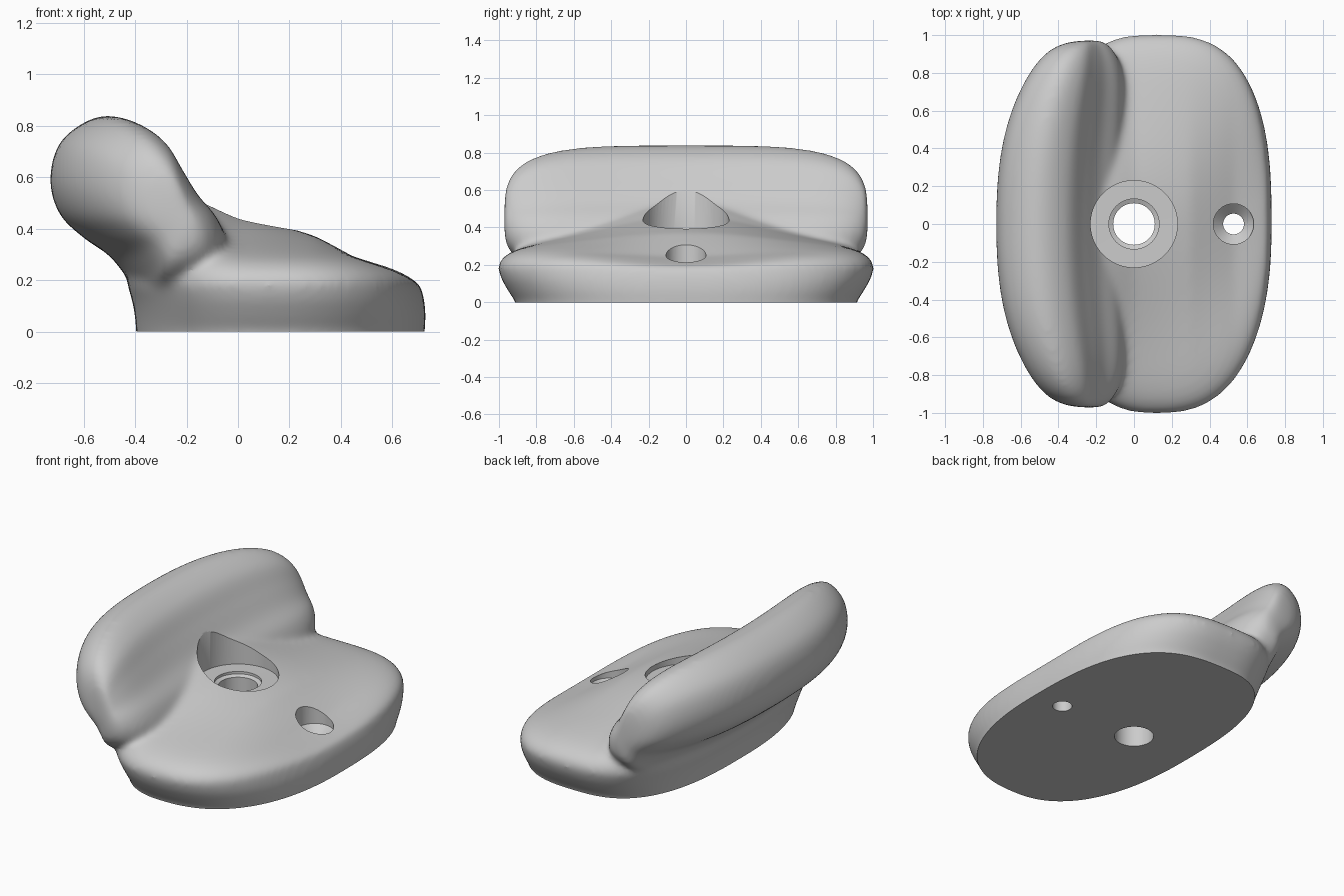
import bpy, bmesh
from math import sin, cos, pi, exp
from mathutils import Vector

if "Cube" in bpy.data.objects:
    bpy.data.objects.remove(bpy.data.objects["Cube"])


def loft(bm, rings):
    """Skin a stack of closed rings and cap both ends."""
    vs = [[bm.verts.new(p) for p in r] for r in rings]
    n = len(vs[0])
    for a, b in zip(vs, vs[1:]):
        for i in range(n):
            j = (i + 1) % n
            bm.faces.new((a[i], a[j], b[j], b[i]))
    bm.faces.new(vs[0][::-1])
    bm.faces.new(vs[-1])


def make_object(name, bm):
    bmesh.ops.recalc_face_normals(bm, faces=bm.faces)
    me = bpy.data.meshes.new(name)
    bm.to_mesh(me)
    bm.free()
    ob = bpy.data.objects.new(name, me)
    bpy.context.collection.objects.link(ob)
    return ob


def smooth_loop(pts, steps=6):
    """Closed Catmull-Rom curve through 2D points."""
    P = [Vector(p) for p in pts]
    n, out = len(P), []
    for i in range(n):
        a, b, c, d = (P[(i + k) % n] for k in (-1, 0, 1, 2))
        for s in range(steps):
            t = s / steps
            out.append(0.5 * (2 * b + (c - a) * t + (2 * a - 5 * b + 4 * c - d) * t * t
                              + (3 * b - a - 3 * c + d) * t ** 3))
    return out


def lathe(name, x, profile):
    """Upright round cutter from (radius, z) pairs."""
    bm = bmesh.new()
    loft(bm, [[(x + r * cos(2 * pi * i / 64), r * sin(2 * pi * i / 64), z)
               for i in range(64)] for r, z in profile])
    ob = make_object(name, bm)
    ob.hide_render = True
    return ob


def base_ring(r, left, right, ysize, power, z):
    """Rounded-oval ring, squarer at the back; z may be a height function."""
    ring = []
    for i in range(96):
        a = 2 * pi * i / 96
        c, s = cos(a), sin(a)
        e = 2 / (power + (0.35 if s > 0 else 0))
        x = 0.12 + r * (right if c > 0 else -left) * abs(c) ** e
        y = r * ysize * abs(s) ** e * (1 if s > 0 else -1)
        ring.append((x, y, z(x, y, r) if callable(z) else z))
    return ring


def top_height(x, y, r):
    h = 0.305 + max(0, 0.155 - 0.29 * x) * exp(-(y / 0.6) ** 2)
    h += 0.2 * max(0, -x) - 0.22 * max(0, x - 0.3) * exp(-(y / 0.6) ** 2)
    return 0.18 + (h - 0.18) * (1 - r ** (4 + 4 * y * y)) ** 0.5


bm = bmesh.new()

# Low foot with a bulging rim and a crowned top
rings = [base_ring(1, *p) for p in
         ((0.51, 0.60, 0.90, 2.35, -0.12), (0.515, 0.605, 0.91, 2.4, 0),
          (0.52, 0.61, 0.95, 2.45, 0.06), (0.53, 0.605, 0.985, 2.5, 0.12),
          (0.55, 0.59, 1.005, 2.55, 0.18))]
rings += [base_ring(sin(pi / 2 * (1 - k / 24)), 0.55, 0.59, 1.005, 2.55, top_height)
          for k in range(1, 24)]
rings.append(base_ring(0.01, 0.5, 0.6, 1, 2.5, top_height))
loft(bm, rings)

# Leaning grip ridge, its section shrinking towards both ends
section = smooth_loop([(-0.73, 0.6), (-0.68, 0.75), (-0.52, 0.84), (-0.36, 0.78),
                       (-0.265, 0.65), (-0.19, 0.54), (-0.10, 0.44), (-0.06, 0.32),
                       (-0.12, 0.20), (-0.36, 0.14), (-0.43, 0.21), (-0.50, 0.295),
                       (-0.60, 0.365), (-0.695, 0.46)])
ax, az = -0.2, 0.44
rings = []
for k in range(61):
    t = 0.9995 * sin(pi / 2 * (k / 30 - 1))
    u = abs(t)
    sx = (1 - u ** 2.8) ** (1 / 2.8)
    sz = (1 - u ** 3.8) ** (1 / 3.8)
    lean = 0.08 * u * u * (1 - u ** 6)
    rings.append([(ax + lean + (p.x - ax) * sx, 0.972 * t, az + (p.y - az) * sz)
                  for p in section])
loft(bm, rings)
hold = make_object("climbing_hold", bm)

# Fuse and blend the two masses
m = hold.modifiers.new("fuse", 'REMESH')
m.mode = 'VOXEL'
m.voxel_size = 0.015
m = hold.modifiers.new("blend", 'SMOOTH')
m.factor = 0.5
m.iterations = 22

# Flat underside, stepped bolt hole and countersunk screw hole
bm = bmesh.new()
bmesh.ops.create_cube(bm, size=1)
for v in bm.verts:
    v.co = (v.co.x * 3, v.co.y * 3, v.co.z - 0.5)
floor = make_object("underside_cutter", bm)
floor.hide_render = True
bolt = lathe("bolt_cutter", 0, [(0.11, -0.3), (0.11, 0.335), (0.133, 0.345), (0.133, 0.36),
                                (0.23, 0.361), (0.23, 1.2)])
screw = lathe("screw_cutter", 0.527, [(0.055, -0.3), (0.055, 0.14), (0.107, 0.19), (0.107, 1.2)])
cutters = [floor, bolt, screw]
for c in cutters:
    m = hold.modifiers.new(c.name, 'BOOLEAN')
    m.operation = 'DIFFERENCE'
    m.solver = 'EXACT'
    m.object = c

# Bake the modifiers, drop the cutters, shade smooth with crisp hole edges
dg = bpy.context.evaluated_depsgraph_get()
baked = bpy.data.meshes.new_from_object(hold.evaluated_get(dg))
hold.modifiers.clear()
hold.data = baked
for c in cutters:
    bpy.data.objects.remove(c)
bpy.ops.object.select_all(action='DESELECT')
hold.select_set(True)
bpy.context.view_layer.objects.active = hold
bpy.ops.object.shade_smooth_by_angle(angle=0.6)
